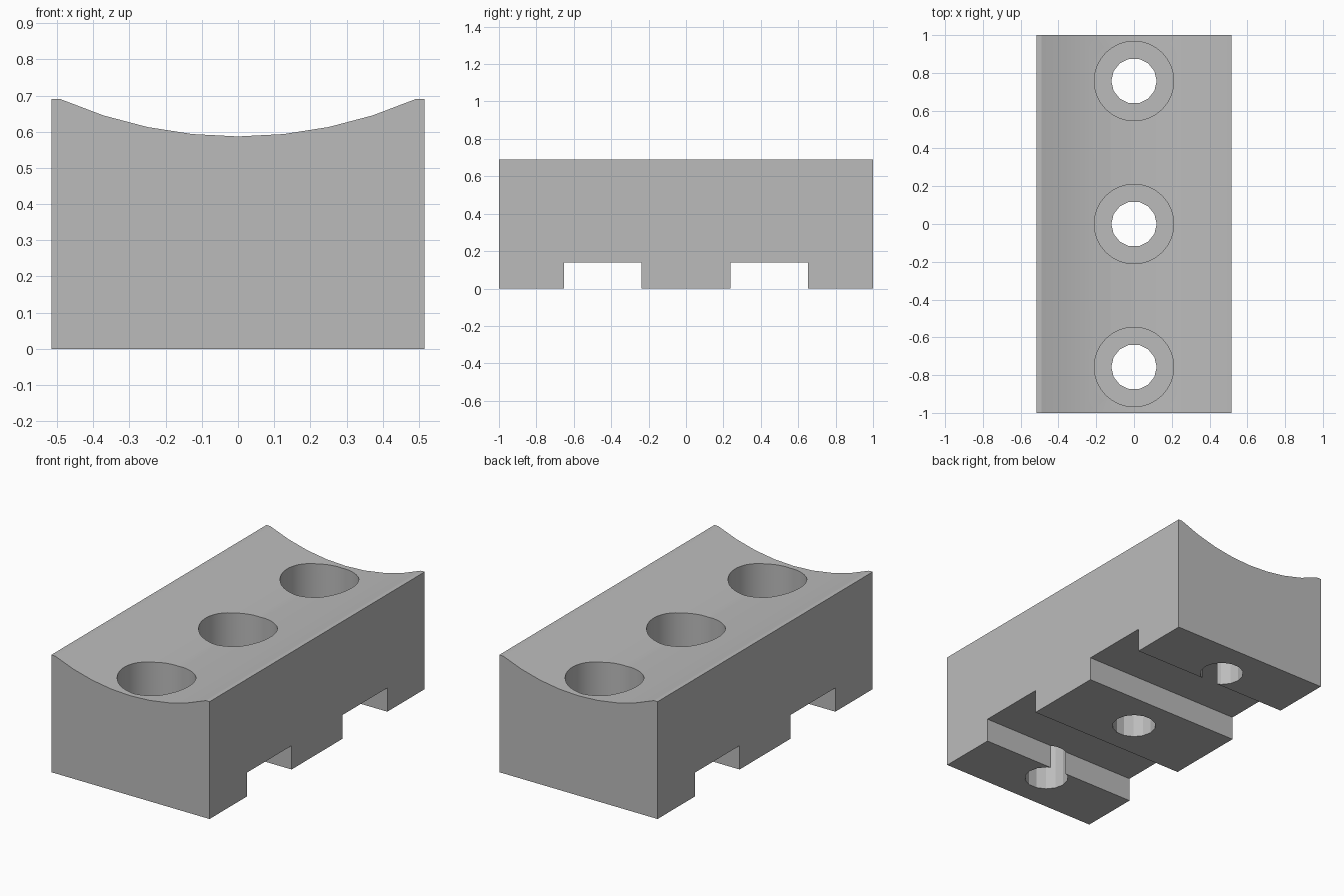
import bpy, bmesh
from math import sin, cos, pi, radians

cube = bpy.data.objects.get("Cube")
if cube:
    bpy.data.objects.remove(cube, do_unlink=True)

HALF_W, HALF_L, HEIGHT = 0.515, 1.0, 0.69
SADDLE_R, SADDLE_LOW, SADDLE_STEP = 1.22, 0.587, 0.1034
SLOT_Y, SLOT_W, SLOT_H = 0.445, 0.415, 0.14
HOLE_YS = (-0.757, 0, 0.757)
HOLE_R, BORE_R, BORE_FLOOR = 0.12, 0.21, 0.28

grey = bpy.data.materials.new("plain grey")
grey.use_nodes = True
colour = (0.5, 0.5, 0.5, 1)
grey.diffuse_color = colour
grey.node_tree.nodes["Principled BSDF"].inputs["Base Color"].default_value = colour


def extrude(name, outline, vector):
    """Solid made by sweeping a closed outline along a vector."""
    bm = bmesh.new()
    face = bm.faces.new([bm.verts.new(p) for p in outline])
    swept = bmesh.ops.extrude_face_region(bm, geom=[face])["geom"]
    verts = [v for v in swept if isinstance(v, bmesh.types.BMVert)]
    bmesh.ops.translate(bm, verts=verts, vec=vector)
    bmesh.ops.recalc_face_normals(bm, faces=bm.faces)
    mesh = bpy.data.meshes.new(name)
    bm.to_mesh(mesh)
    bm.free()
    mesh.materials.append(grey)
    obj = bpy.data.objects.new(name, mesh)
    bpy.context.collection.objects.link(obj)
    return obj


def cylinder(name, radius, sides, y, z0, z1):
    ring = [(radius * cos(2 * pi * i / sides), y + radius * sin(2 * pi * i / sides), z0)
            for i in range(sides)]
    return extrude(name, ring, (0, 0, z1 - z0))


# Block with a shallow concave top
outline = [(-HALF_W, -HALF_L, 0), (HALF_W, -HALF_L, 0), (HALF_W, -HALF_L, HEIGHT)]
for k in range(4, -5, -1):
    a = k * SADDLE_STEP
    z = HEIGHT if abs(k) == 4 else SADDLE_LOW + SADDLE_R * (1 - cos(a))
    outline.append((SADDLE_R * sin(a), -HALF_L, z))
outline.append((-HALF_W, -HALF_L, HEIGHT))
block = extrude("saddle_block", outline, (0, 2 * HALF_L, 0))

cutters = []
# Two cross slots under the block
for y in (-SLOT_Y, SLOT_Y):
    y0, y1 = y - SLOT_W / 2, y + SLOT_W / 2
    section = [(-1, y0, -1), (-1, y1, -1), (-1, y1, SLOT_H), (-1, y0, SLOT_H)]
    cutters.append(extrude("slot_cutter", section, (2, 0, 0)))

# Three counterbored screw holes
for y in HOLE_YS:
    cutters.append(cylinder("bore_cutter", BORE_R, 64, y, BORE_FLOOR, 1))
    cutters.append(cylinder("hole_cutter", HOLE_R, 14, y, -0.5, BORE_FLOOR + 0.1))

bpy.ops.object.select_all(action='DESELECT')
bpy.context.view_layer.objects.active = block
block.select_set(True)
for cutter in cutters:
    cutter.hide_render = True
    cut = block.modifiers.new("cut", 'BOOLEAN')
    cut.operation = 'DIFFERENCE'
    cut.solver = 'EXACT'
    cut.object = cutter
    bpy.ops.object.modifier_apply(modifier=cut.name)
    bpy.data.objects.remove(cutter, do_unlink=True)

bpy.ops.object.shade_smooth_by_angle(angle=radians(15))
